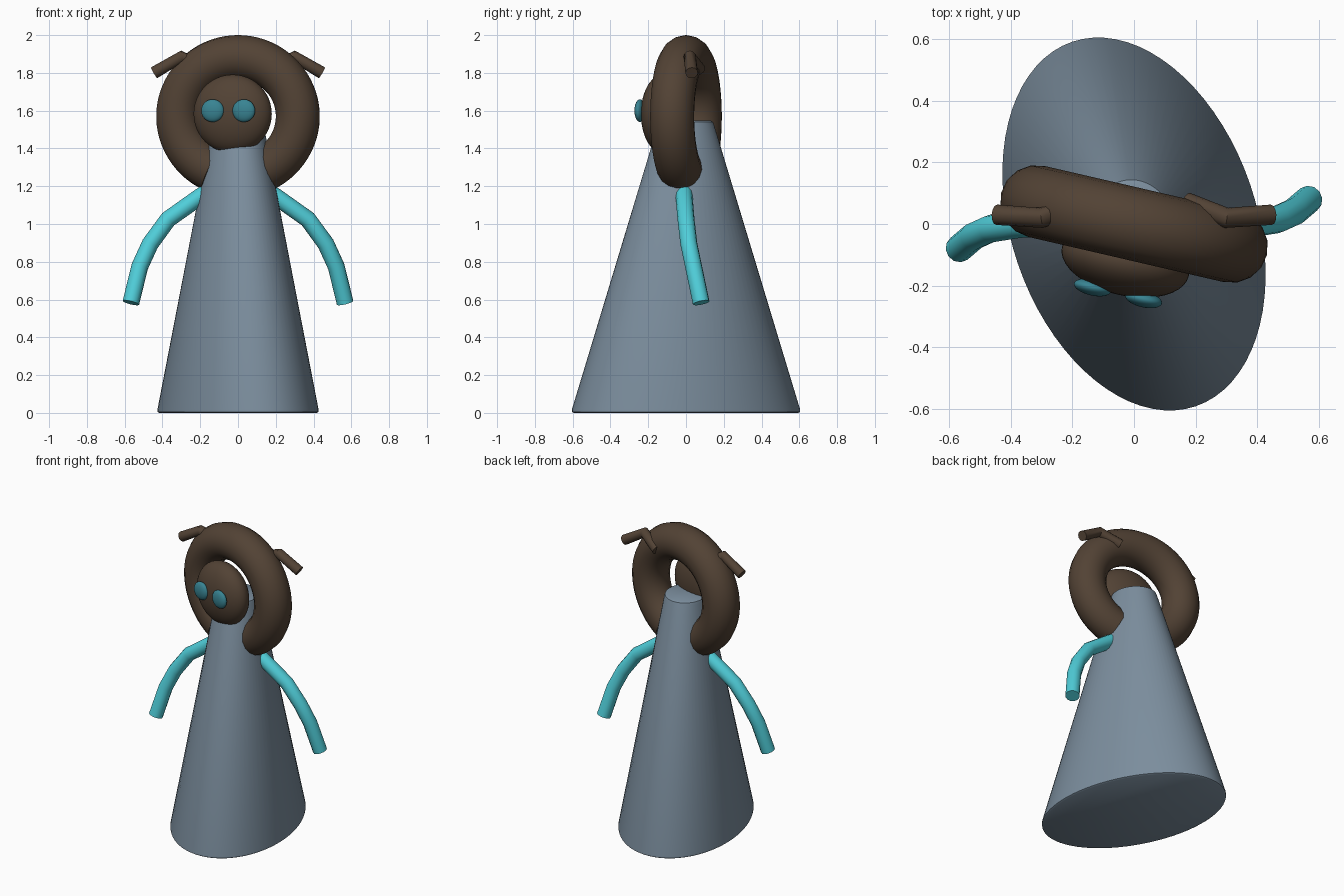
import bpy, bmesh
from math import sin, cos, pi, radians
from mathutils import Matrix, Vector

if "Cube" in bpy.data.objects:
    bpy.data.objects.remove(bpy.data.objects["Cube"])

TURN = Matrix.Rotation(radians(-13), 4, 'Z')   # head group looks slightly to one side


def material(name, rgb):
    m = bpy.data.materials.new(name)
    m.diffuse_color = (*rgb, 1)
    m.use_nodes = True
    m.node_tree.nodes["Principled BSDF"].inputs["Base Color"].default_value = m.diffuse_color
    return m


SLATE = material("slate", (0.20, 0.27, 0.34))
BROWN = material("brown", (0.085, 0.055, 0.035))
CYAN = material("cyan", (0.08, 0.62, 0.70))
TEAL = material("teal", (0.04, 0.23, 0.29))


def finish(ob, mat, angle=40):
    ob.data.materials.append(mat)
    bpy.ops.object.select_all(action='DESELECT')
    ob.select_set(True)
    bpy.context.view_layer.objects.active = ob
    bpy.ops.object.shade_smooth_by_angle(angle=radians(angle))
    return ob


def mesh_object(name, bm, mat):
    bmesh.ops.recalc_face_normals(bm, faces=bm.faces[:])
    me = bpy.data.meshes.new(name)
    bm.to_mesh(me)
    bm.free()
    ob = bpy.data.objects.new(name, me)
    bpy.context.collection.objects.link(ob)
    return finish(ob, mat)


def tube(name, points, radius, mat, sides=16):
    """Capped round tube along a path."""
    cu = bpy.data.curves.new(name, 'CURVE')
    cu.dimensions = '3D'
    cu.bevel_depth = radius
    cu.bevel_resolution = sides // 4
    cu.use_fill_caps = True
    sp = cu.splines.new('POLY')
    sp.points.add(len(points) - 1)
    for p, co in zip(sp.points, points):
        p.co = (*co, 1)
    ob = bpy.data.objects.new(name, cu)
    bpy.context.collection.objects.link(ob)
    bpy.ops.object.select_all(action='DESELECT')
    ob.select_set(True)
    bpy.context.view_layer.objects.active = ob
    bpy.ops.object.convert(target='MESH')
    return finish(bpy.context.object, mat)


def ellipsoid(name, centre, radii, mat):
    bm = bmesh.new()
    bmesh.ops.create_uvsphere(bm, u_segments=40, v_segments=24, radius=1)
    bm.transform(TURN @ Matrix.Translation(centre) @ Matrix.Diagonal((*radii, 1)))
    return mesh_object(name, bm, mat)


# Gown: oval base lofted to a nearly round top, with softened rims
N = 72
spin = Matrix.Rotation(radians(18.7), 3, 'Z')
bm = bmesh.new()
rings = []
for z, a, b in ((0, 0.388, 0.614), (0.006, 0.398, 0.624), (0.018, 0.398, 0.624),
                (1.525, 0.134, 0.150), (1.54, 0.129, 0.145), (1.548, 0.115, 0.131)):
    rings.append([bm.verts.new(spin @ Vector((a * cos(2 * pi * i / N), b * sin(2 * pi * i / N), z)))
                  for i in range(N)])
for lo, hi in zip(rings, rings[1:]):
    for i in range(N):
        j = (i + 1) % N
        bm.faces.new((lo[i], lo[j], hi[j], hi[i]))
bm.faces.new(rings[0])
bm.faces.new(rings[-1])
mesh_object("gown", bm, SLATE)

# Hair: thick open ring whose ends sink into the gown
arc = [radians(-65 + 310 * i / 64) for i in range(65)]
tube("hair_ring", [TURN @ Vector((0.325 * cos(t), 0, 1.57 + 0.312 * sin(t))) for t in arc],
     0.118, BROWN, 24)

# Head and eyes
ellipsoid("head", (0, -0.125, 1.583), (0.211, 0.11, 0.208), BROWN)
for side, s in (("left", -1), ("right", 1)):
    ellipsoid(side + "_eye", (s * 0.085, -0.231, 1.6), (0.061, 0.026, 0.06), TEAL)

# Bent hair tufts, mirrored left and right
for side, s in (("left", -1), ("right", 1)):
    tube(side + "_tuft", [(s * x, y, z) for x, y, z in
                          ((0.17, 0.07, 1.82), (0.30, 0.02, 1.885), (0.445, 0.03, 1.80))],
         0.033, BROWN)

# Arms, the left one turned half round from the right one
for side, s in (("left", -1), ("right", 1)):
    tube(side + "_arm", [(s * x, s * y, z) for x, y, z in
                         ((0.08, -0.01, 1.22), (0.20, -0.01, 1.145), (0.37, 0.0, 1.025),
                          (0.465, 0.015, 0.895), (0.52, 0.04, 0.775), (0.567, 0.08, 0.583))],
         0.045, CYAN)
